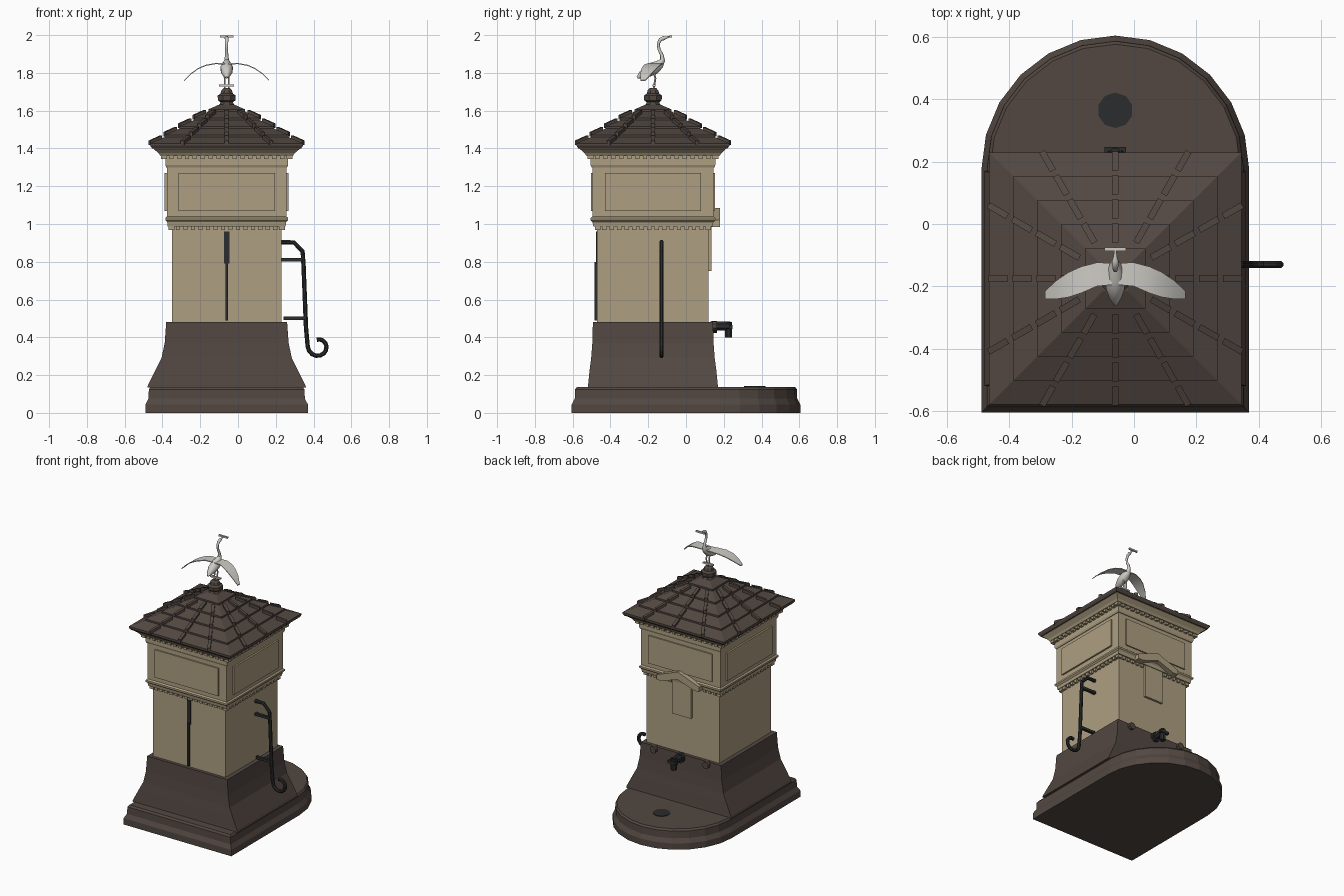
import bpy, bmesh, math
from mathutils import Vector

cube = bpy.data.objects.get("Cube")
if cube:
    bpy.data.objects.remove(cube)

CX, CY = -0.06, -0.175      # centre of the tower
UP = Vector((0, 0, 1))


def material(name, rgb, rough=0.8):
    m = bpy.data.materials.new(name)
    m.use_nodes = True
    m.diffuse_color = (*rgb, 1)
    bsdf = m.node_tree.nodes["Principled BSDF"]
    bsdf.inputs["Base Color"].default_value = (*rgb, 1)
    bsdf.inputs["Roughness"].default_value = rough
    return m


BROWN = material("dark brown stone", (0.085, 0.064, 0.054))
BEIGE = material("beige stone", (0.42, 0.345, 0.22))
IRON = material("black iron", (0.024, 0.025, 0.026))
SILVER = material("pale silver", (0.62, 0.60, 0.56))


def make(name, bm, mat, smooth=False):
    bmesh.ops.recalc_face_normals(bm, faces=bm.faces)
    me = bpy.data.meshes.new(name)
    bm.to_mesh(me)
    bm.free()
    me.materials.append(mat)
    ob = bpy.data.objects.new(name, me)
    bpy.context.collection.objects.link(ob)
    if smooth:
        bpy.ops.object.select_all(action="DESELECT")
        ob.select_set(True)
        bpy.context.view_layer.objects.active = ob
        bpy.ops.object.shade_smooth_by_angle(angle=math.radians(40))
    return ob


def add_loft(bm, rings):
    """Skin a row of equal-sized point rings and cap both ends."""
    rows = [[bm.verts.new(p) for p in r] for r in rings]
    for a, b in zip(rows, rows[1:]):
        for i in range(len(a)):
            j = (i + 1) % len(a)
            bm.faces.new((a[i], a[j], b[j], b[i]))
    bm.faces.new(rows[0])
    bm.faces.new(rows[-1])


def add_box(bm, x, y, z):
    corners = [(x[0], y[0]), (x[1], y[0]), (x[1], y[1]), (x[0], y[1])]
    add_loft(bm, [[(*c, h) for c in corners] for h in z])


def box(name, x, y, z, mat):
    bm = bmesh.new()
    add_box(bm, x, y, z)
    return make(name, bm, mat)


def tower(name, profile, mat):
    """Rectangular stack; profile rows are (half x, half y, z)."""
    bm = bmesh.new()
    add_loft(bm, [[(CX + sx * hx, CY + sy * hy, z)
                   for sx, sy in ((-1, -1), (1, -1), (1, 1), (-1, 1))]
                  for hx, hy, z in profile])
    return make(name, bm, mat)


def tube(name, path, radii, ref, mat, sides=6, smooth=False):
    """Round section swept along a flat path; ref is the path plane's normal."""
    pts, ref = [Vector(p) for p in path], Vector(ref)
    rings = []
    for i, p in enumerate(pts):
        t = (pts[min(i + 1, len(pts) - 1)] - pts[max(i - 1, 0)]).normalized()
        side = t.cross(ref)
        r = radii[i] if isinstance(radii, list) else radii
        angles = [math.tau * (k + 0.5) / sides for k in range(sides)]
        rings.append([p + r * (math.cos(a) * ref + math.sin(a) * side) for a in angles])
    bm = bmesh.new()
    add_loft(bm, rings)
    return make(name, bm, mat, smooth)


# Basin slab: straight front, half-round back
def slab_ring(inset, z):
    r = 0.43 - inset
    arc = [(CX + r * math.cos(math.pi * k / 12), 0.175 + r * math.sin(math.pi * k / 12), z)
           for k in range(13)]
    return arc + [(CX - r, -0.605 + inset, z), (CX + r, -0.605 + inset, z)]


bm = bmesh.new()
add_loft(bm, [slab_ring(*row) for row in
              ((0, 0), (0, 0.045), (0.016, 0.075), (0.018, 0.125), (0.028, 0.138))])
make("basin_slab", bm, BROWN)
tube("drain", [(CX, 0.365, 0.137), (CX, 0.365, 0.142)], 0.057, (1, 0, 0), IRON, 10)

# Flared plinth and tower walls
tower("plinth", [(0.42, 0.345, 0.135), (0.415, 0.343, 0.15), (0.375, 0.335, 0.23),
                 (0.345, 0.327, 0.29), (0.328, 0.321, 0.37), (0.32, 0.318, 0.48)], BROWN)
tower("lower_wall", [(0.29, 0.295, 0.47), (0.29, 0.295, 0.99)], BEIGE)
tower("lower_cornice", [(0.312, 0.316, 0.988), (0.315, 0.32, 1.01), (0.325, 0.33, 1.02),
                        (0.325, 0.33, 1.032), (0.316, 0.32, 1.04)], BEIGE)
tower("upper_wall", [(0.316, 0.32, 1.03), (0.316, 0.32, 1.32)], BEIGE)
tower("upper_cornice", [(0.32, 0.325, 1.30), (0.325, 0.33, 1.312), (0.325, 0.33, 1.36),
                        (0.35, 0.352, 1.36), (0.36, 0.362, 1.375), (0.388, 0.388, 1.398),
                        (0.388, 0.388, 1.41)], BEIGE)

# Raised panels on the four upper walls
bm = bmesh.new()
for s in (-1, 1):
    add_box(bm, (CX - 0.255, CX + 0.255),
            sorted((CY + s * 0.31, CY + s * 0.329)), (1.07, 1.27))
    add_box(bm, sorted((CX + s * 0.31, CX + s * 0.328)),
            (CY - 0.255, CY + 0.255), (1.07, 1.27))
make("wall_panels", bm, BEIGE)


# Rows of small blocks under both cornices
def dentils(name, half, depth, z, count):
    bm = bmesh.new()
    step = 2 * half / count
    w = step * 0.28
    for s in (-1, 1):
        for k in range(count + 1):
            o = -half + k * step
            add_box(bm, (CX + o - w, CX + o + w),
                    sorted((CY + s * (half - depth), CY + s * (half + 0.01))), z)
            add_box(bm, sorted((CX + s * (half - depth), CX + s * (half + 0.01))),
                    (CY + o - w, CY + o + w), z)
    make(name, bm, BEIGE)


dentils("lower_dentils", 0.297, 0.02, (0.968, 0.99), 15)
dentils("upper_dentils", 0.336, 0.02, (1.343, 1.362), 16)

# Stepped roof
EAVE, STEP, RISE = 0.405, 0.077, 0.045
profile = [(0.37, 0.37, 1.40), (0.395, 0.395, 1.40)]
for i in range(4):
    h, z = EAVE - STEP * i, 1.415 + RISE * i
    profile += [(h, h, z), (h, h, z + 0.012), (h - STEP, h - STEP, z + RISE)]
profile += [(0.097, 0.097, 1.607), (0.04, 0.04, 1.632)]
tower("roof", profile, BROWN)

# Twelve radiating lines of ridge tiles
bm = bmesh.new()
for k in range(12):
    a = math.tau * k / 12
    d = Vector((math.cos(a), math.sin(a), 0))
    d /= max(abs(d.x), abs(d.y))
    u = d.cross(UP).normalized() * 0.0105
    for i in range(4):
        rings = []
        for f in (-0.03, 0.76):
            p = Vector((CX, CY, 1.425 + RISE * i + (RISE - 0.01) * f)) + d * (EAVE - STEP * (i + f))
            rings.append([p - u - UP * 0.006, p + u - UP * 0.006, p + u + UP * 0.018, p - u + UP * 0.018])
        add_loft(bm, rings)
make("roof_ridge_tiles", bm, BROWN)

# Turned finial
finial = [(0.055, 1.615), (0.04, 1.635), (0.036, 1.645), (0.05, 1.655), (0.052, 1.68),
          (0.036, 1.69), (0.03, 1.708), (0.018, 1.72)]
tube("finial", [(CX, CY, z) for _, z in finial], [r for r, _ in finial], (1, 0, 0), BROWN, 8)

# Bird: body with neck and beak, legs, bars, wings
neck = [(-0.258, 1.775, 0.006), (-0.235, 1.79, 0.02), (-0.205, 1.808, 0.031), (-0.17, 1.825, 0.034),
        (-0.14, 1.845, 0.024), (-0.124, 1.868, 0.013), (-0.128, 1.895, 0.009), (-0.143, 1.925, 0.008),
        (-0.147, 1.955, 0.008), (-0.135, 1.977, 0.010), (-0.118, 1.984, 0.011), (-0.104, 1.987, 0.006),
        (-0.075, 1.995, 0.003)]
tube("bird_body", [(CX, y, z) for y, z, _ in neck], [r for *_, r in neck], (1, 0, 0), SILVER, 10, True)
box("beak_bar", (CX - 0.035, CX + 0.035), (-0.087, -0.075), (1.988, 1.999), SILVER)
box("foot_bar", (CX - 0.04, CX + 0.04), (-0.178, -0.162), (1.727, 1.738), SILVER)
for s, side in ((-1, "right"), (1, "left")):
    tube("bird_leg_" + side, [(CX + s * 0.011, -0.172, 1.715), (CX + s * 0.011, -0.162, 1.77),
                              (CX + s * 0.012, -0.172, 1.815)], 0.005, (1, 0, 0), SILVER)
    # rows: distance out, front y, back y, height
    wing = [(0.01, -0.125, -0.195, 1.848), (0.06, -0.124, -0.2, 1.849), (0.11, -0.137, -0.222, 1.84),
            (0.15, -0.155, -0.235, 1.823), (0.19, -0.182, -0.241, 1.795), (0.225, -0.215, -0.24, 1.76)]
    bm = bmesh.new()
    add_loft(bm, [[(CX + s * x, f, z - 0.003), (CX + s * x, b, z - 0.003),
                   (CX + s * x, b, z + 0.003), (CX + s * x, f, z + 0.003)] for x, f, b, z in wing])
    make("bird_wing_" + side, bm, SILVER, True)

# Pump lever with curled end and its brackets
HY = -0.13
curl = [(0.425 + r * math.cos(a), HY, 0.352 + r * math.sin(a))
        for a, r in ((math.pi + k * math.pi / 7, 0.056 - 0.0018 * k) for k in range(12))]
tube("pump_lever", [(0.22, HY, 0.903), (0.295, HY, 0.903), (0.342, HY, 0.855), (0.347, HY, 0.78),
                    (0.36, HY, 0.45)] + curl, 0.0125, (0, 1, 0), IRON, 8)
for name, x0, x1, z in (("upper_bracket", 0.22, 0.345, 0.81), ("lower_bracket", 0.24, 0.357, 0.50)):
    box(name, (x0, x1), (HY - 0.01, HY + 0.01), (z - 0.009, z + 0.009), IRON)

# Front slot and rod
box("front_slot", (CX - 0.015, CX + 0.015), (-0.477, -0.46), (0.79, 0.96), IRON)
box("front_rod", (CX - 0.007, CX + 0.007), (-0.484, -0.46), (0.49, 0.80), IRON)

# Back plaque and small gabled hood
box("back_plaque", (CX - 0.075, CX + 0.075), (0.10, 0.136), (0.75, 1.02), BEIGE)
gable = [(-0.17, 0.985), (-0.13, 0.985), (0, 1.03), (0.13, 0.985), (0.17, 0.985),
         (0.17, 1.02), (0, 1.085), (-0.17, 1.02)]
bm = bmesh.new()
add_loft(bm, [[(CX + x, y, z) for x, z in gable] for y in (0.11, 0.18)])
make("back_hood", bm, BEIGE)

# Spout with side bosses on the back of the plinth
tube("spout_flange", [(CX, 0.135, 0.455), (CX, 0.165, 0.455)], 0.035, (1, 0, 0), IRON, 8)
tube("spout_barrel", [(CX, 0.15, 0.46), (CX, 0.235, 0.46)], 0.026, (1, 0, 0), IRON, 8)
tube("spout_nozzle", [(CX, 0.225, 0.48), (CX, 0.225, 0.398)], 0.021, (1, 0, 0), IRON, 8)
box("spout_handle", (CX - 0.035, CX + 0.035), (0.228, 0.247), (0.445, 0.465), IRON)
for s, side in ((-1, "right"), (1, "left")):
    tube("boss_" + side, [(CX + s * 0.21, 0.13, 0.46), (CX + s * 0.21, 0.165, 0.46)],
         0.025, (1, 0, 0), BROWN, 8)
